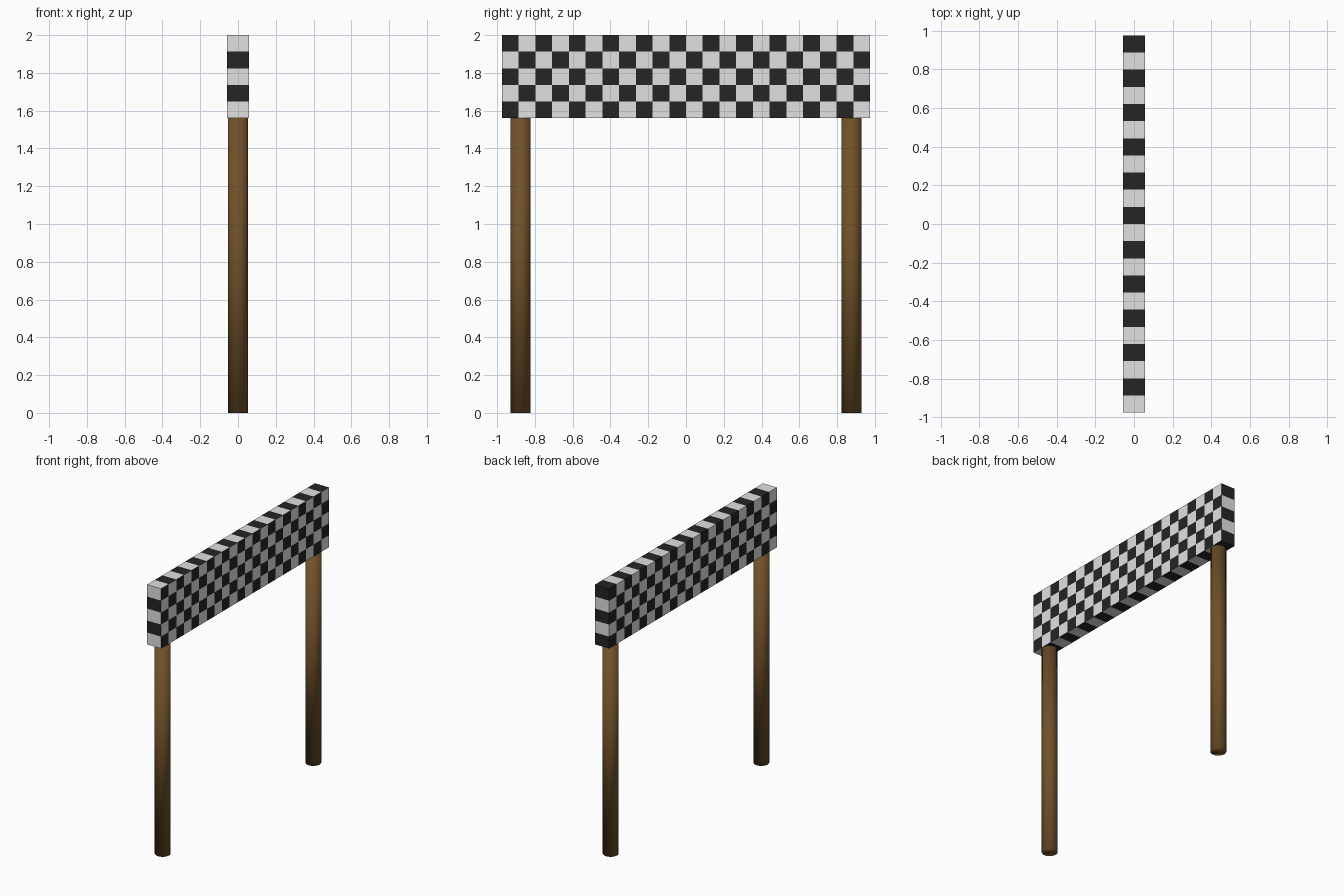
import bpy, bmesh, math
from mathutils import Vector

if "Cube" in bpy.data.objects:
    bpy.data.objects.remove(bpy.data.objects["Cube"])

COLS, ROWS = 22, 5
HX, HY, Z0, Z1 = 0.057, 0.975, 1.56, 2.0


def material(name, rgb):
    m = bpy.data.materials.new(name)
    m.diffuse_color = (*rgb, 1)
    m.use_nodes = True
    m.node_tree.nodes["Principled BSDF"].inputs["Base Color"].default_value = m.diffuse_color
    return m


white = material("white", (0.75, 0.75, 0.75))
black = material("black", (0.018, 0.018, 0.018))
brown = material("brown wood", (0.16, 0.082, 0.022))


def cut(bm, co, no):
    bmesh.ops.bisect_plane(bm, geom=bm.verts[:] + bm.edges[:] + bm.faces[:],
                           plane_co=co, plane_no=no)


# Chequered banner: a box sliced into cells
bm = bmesh.new()
bmesh.ops.create_cube(bm, size=1)
for v in bm.verts:
    v.co = Vector((v.co.x * 2 * HX, v.co.y * 2 * HY, (Z0 + Z1) / 2 + v.co.z * (Z1 - Z0)))
dy, dz = 2 * HY / COLS, (Z1 - Z0) / ROWS
for i in range(1, COLS):
    cut(bm, (0, -HY + i * dy, 0), (0, 1, 0))
for j in range(1, ROWS):
    cut(bm, (0, 0, Z0 + j * dz), (0, 0, 1))

# Colour each cell by its column, row and facing side
bm.normal_update()
for f in bm.faces:
    c, n = f.calc_center_median(), f.normal
    col = math.floor((c.y + HY) / dy)
    row = math.floor((Z1 - c.z) / dz)
    if n.x > 0.5:
        dark = (col + row) % 2 == 0
    elif n.x < -0.5:
        dark = (col + row) % 2 == 1
    elif abs(n.z) > 0.5:
        dark = col % 2 == 1
    elif n.y > 0:
        dark = round((Z1 - c.z) / dz - 0.5) % 2 == 0
    else:
        dark = round((Z1 - c.z) / dz - 0.5) % 2 == 1
    f.material_index = int(dark)
me = bpy.data.meshes.new("banner")
bm.to_mesh(me)
bm.free()
banner = bpy.data.objects.new("banner", me)
bpy.context.collection.objects.link(banner)
me.materials.append(white)
me.materials.append(black)

# Two round wooden posts, smooth all over
for side, name in ((-1, "front_post"), (1, "back_post")):
    bpy.ops.mesh.primitive_cylinder_add(vertices=32, radius=0.053, depth=Z0,
                                        location=(0, side * 0.875, Z0 / 2))
    post = bpy.context.object
    post.name = name
    post.data.materials.append(brown)
    bpy.ops.object.shade_smooth()
